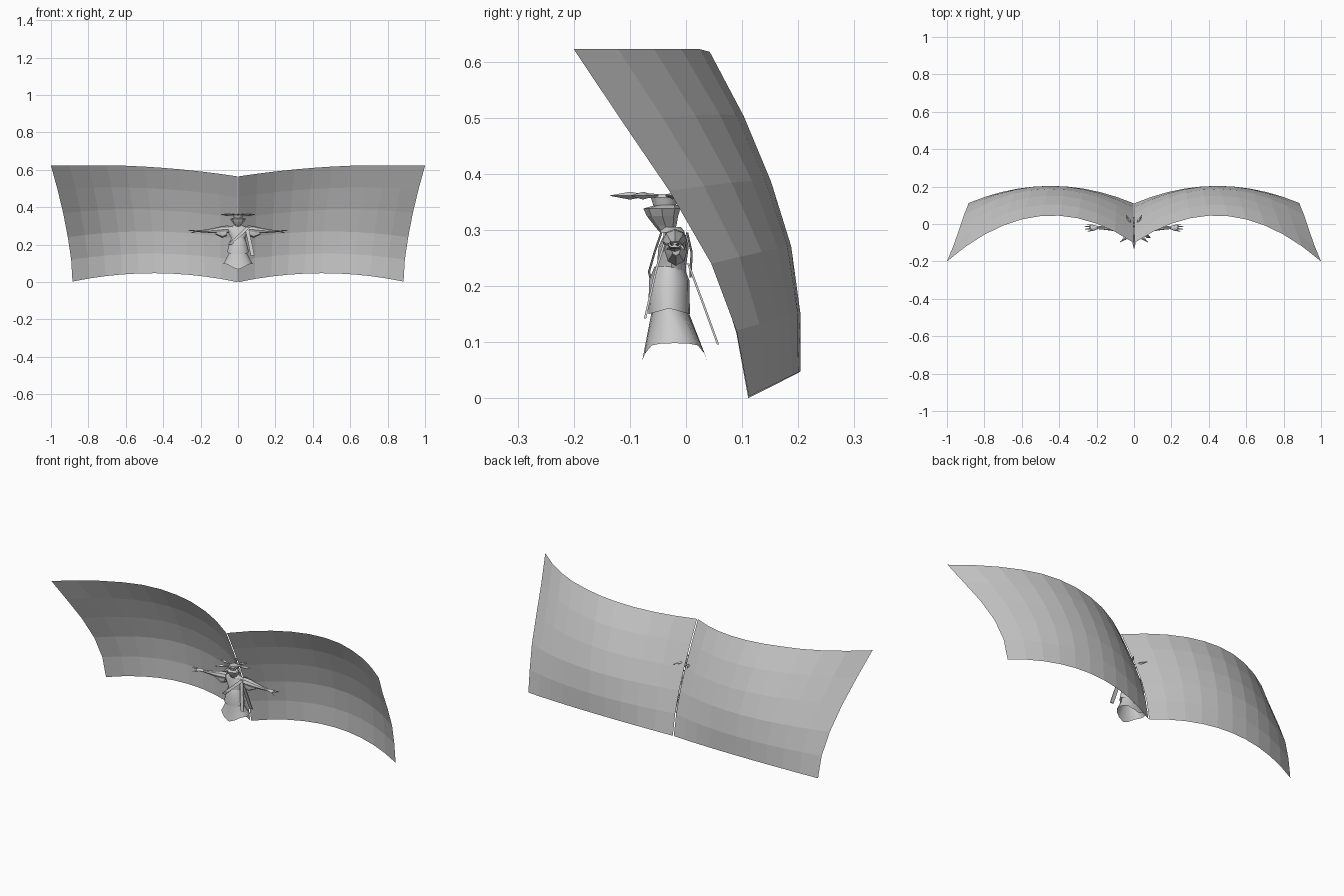
import bpy, bmesh, math
from mathutils import Vector

if "Cube" in bpy.data.objects:
    bpy.data.objects.remove(bpy.data.objects["Cube"])


def material(name, v):
    m = bpy.data.materials.new(name)
    m.diffuse_color = (v, v, v, 1)
    m.use_nodes = True
    m.node_tree.nodes["Principled BSDF"].inputs["Base Color"].default_value = m.diffuse_color
    return m


GREY = material("plain grey", 0.6)


def build(name, verts, faces, smooth=False):
    me = bpy.data.meshes.new(name)
    me.from_pydata([tuple(v) for v in verts], [], faces)
    bm = bmesh.new()
    bm.from_mesh(me)
    bmesh.ops.recalc_face_normals(bm, faces=bm.faces)
    bm.to_mesh(me)
    bm.free()
    me.materials.append(GREY)
    for p in me.polygons:
        p.use_smooth = smooth
    ob = bpy.data.objects.new(name, me)
    bpy.context.collection.objects.link(ob)
    if smooth:
        bpy.ops.object.select_all(action='DESELECT')
        ob.select_set(True)
        bpy.context.view_layer.objects.active = ob
        bpy.ops.object.shade_smooth_by_angle(angle=math.radians(40))
    return ob


def grid_faces(rows, cols, wrap=False):
    n = cols if wrap else cols - 1
    return [(r * cols + c, r * cols + (c + 1) % cols,
             (r + 1) * cols + (c + 1) % cols, (r + 1) * cols + c)
            for r in range(rows - 1) for c in range(n)]


def loft(name, rings, sides, hem=None, caps=True, smooth=True):
    """Stack of ellipses (y centre, z, x radius, y radius); hem shapes the last ring."""
    verts = []
    for i, (cy, z, rx, ry) in enumerate(rings):
        for k in range(sides):
            a = 2 * math.pi * k / sides
            dz = hem(a) if hem and i == len(rings) - 1 else 0
            verts.append((rx * math.cos(a), cy + ry * math.sin(a), z + dz))
    faces = grid_faces(len(rings), sides, True)
    if caps:
        faces += [tuple(range(sides)),
                  tuple(range(len(verts) - sides, len(verts)))]
    return build(name, verts, faces, smooth)


def limb(name, path, sides=6, smooth=True):
    """Tube through (point, width radius, height radius) stations."""
    pts = [Vector(p[0]) for p in path]
    axis = (pts[-1] - pts[0]).normalized()
    side = axis.cross(Vector((0, 0, 1))).normalized()
    up = side.cross(axis)
    verts = []
    for p, (_, w, h) in zip(pts, path):
        for k in range(sides):
            a = 2 * math.pi * k / sides
            verts.append(p + side * w * math.cos(a) + up * h * math.sin(a))
    n = len(verts)
    faces = grid_faces(len(path), sides, True)
    faces += [tuple(range(sides)), tuple(range(n - sides, n))]
    return build(name, verts, faces, smooth)


def strip(name, points, width, thick=0.004):
    """Flat cloth band along a path, widened in x."""
    verts = []
    for x, y, z in points:
        verts += [(x - width / 2, y, z), (x + width / 2, y, z),
                  (x + width / 2, y + thick, z), (x - width / 2, y + thick, z)]
    n = len(verts)
    return build(name, verts, grid_faces(len(points), 4, True)
                 + [(0, 1, 2, 3), (n - 4, n - 3, n - 2, n - 1)])


# Wings: inner, middle and outer edges as (y, z) from top to bottom
INNER = [(-.10, .565), (-.045, .455), (.01, .34), (.055, .23), (.09, .115), (.111, 0)]
MIDDLE = [(.045, .615), (.105, .5), (.152, .385), (.187, .27), (.203, .152), (.203, .047)]
OUTER = [(-.20, .622), (-.115, .495), (-.03, .37), (.045, .24), (.09, .12), (.112, .003)]
SPAN = [1, .965, .935, .91, .892, .885]
COLS, MID = 11, .46
for s, side in ((1, "right"), (-1, "left")):
    verts = []
    for a, b, c, w in zip(INNER, MIDDLE, OUTER, SPAN):
        for k in range(COLS):
            u = k / (COLS - 1)
            la = (u - MID) * (u - 1) / MID
            lb = u * (u - 1) / (MID * (MID - 1))
            lc = u * (u - MID) / (1 - MID)
            y, z = (a[i] * la + b[i] * lb + c[i] * lc for i in (0, 1))
            verts.append((s * (.003 + u * (w - .003)), y, min(z, .622)))
    build(side + "_wing", verts, grid_faces(6, COLS))

# Robe: skirt with front and back points, overskirt, torso
loft("skirt", [(-.03, .2, .038, .028), (-.028, .15, .05, .034), (-.02, .098, .078, .058)],
     16, lambda a: -.031 * abs(math.sin(a)) ** 6, caps=False)
loft("overskirt", [(-.03, .235, .036, .026), (-.03, .21, .046, .036),
                   (-.03, .16, .058, .037)], 16,
     lambda a: -.01 * abs(math.sin(a)), caps=False)
loft("torso", [(-.028, .2, .036, .027), (-.026, .235, .036, .026),
               (-.022, .27, .055, .027), (-.02, .29, .068, .02),
               (-.024, .302, .025, .016)], 12)
loft("collar", [(-.024, .295, .04, .024), (-.026, .305, .022, .018)], 10)

# Head: narrow chin, broad crown with side points
loft("head", [(-.035, .296, .012, .012), (-.037, .308, .02, .02),
              (-.042, .325, .034, .028), (-.043, .338, .042, .033),
              (-.035, .344, .024, .02)], 8, smooth=False)

# Spiked crown around the head
C = Vector((0, -.038, .361))
for i in range(7):
    a = 2 * math.pi * i / 7
    d = Vector((math.sin(a), -math.cos(a), 0))
    limb(f"crown_spike_{i}", [(C + d * .02, .004, .003), (C + d * .045, .004, .004),
                              (C + d * .062, .009, .007), (C + d * .097, .0005, .0005)],
         4, False)
loft("crown_ring", [(-.038, .34, .02, .02), (-.038, .358, .026, .026),
                    (-.038, .364, .022, .022)], 10)

# Arms with sleeves and clawed hands
for s, side in ((1, "right"), (-1, "left")):
    limb(side + "_arm", [((s * .05, -.02, .282), .02, .02), ((s * .085, -.02, .28), .022, .02),
                         ((s * .12, -.02, .276), .016, .015), ((s * .165, -.02, .273), .01, .009),
                         ((s * .2, -.02, .272), .007, .006)], 8)
    limb(side + "_sleeve", [((s * .06, -.018, .272), .018, .026),
                            ((s * .085, -.018, .262), .02, .026),
                            ((s * .12, -.018, .266), .008, .012)], 8)
    limb(side + "_palm", [((s * .195, -.02, .272), .008, .005), ((s * .215, -.02, .273), .016, .007),
                          ((s * .232, -.02, .273), .012, .005)], 6)
    for j, (dy, dz, dx) in enumerate(((-.02, -.01, .25), (-.007, .006, .264),
                                      (.007, .004, .264), (.018, -.008, .25))):
        limb(f"{side}_finger_{j}", [((s * .218, -.02 + dy * .6, .273), .005, .004),
                                    ((s * dx, -.02 + dy, .272 + dz), .001, .001)], 4, False)

# Sashes: diagonal band, front and back hanging tails
strip("chest_sash", [(.055, -.046, .295), (.02, -.058, .26), (-.02, -.068, .225),
                     (-.045, -.062, .2)], .022)
strip("front_tail", [(.045, -.035, .295), (.06, -.055, .23), (.078, -.075, .142)], .02)
strip("back_tail", [(.03, .002, .24), (.035, .028, .17), (.04, .055, .096)], .02)
strip("back_sash", [(.05, 0, .295), (.01, .008, .26), (-.035, .006, .215)], .022)
